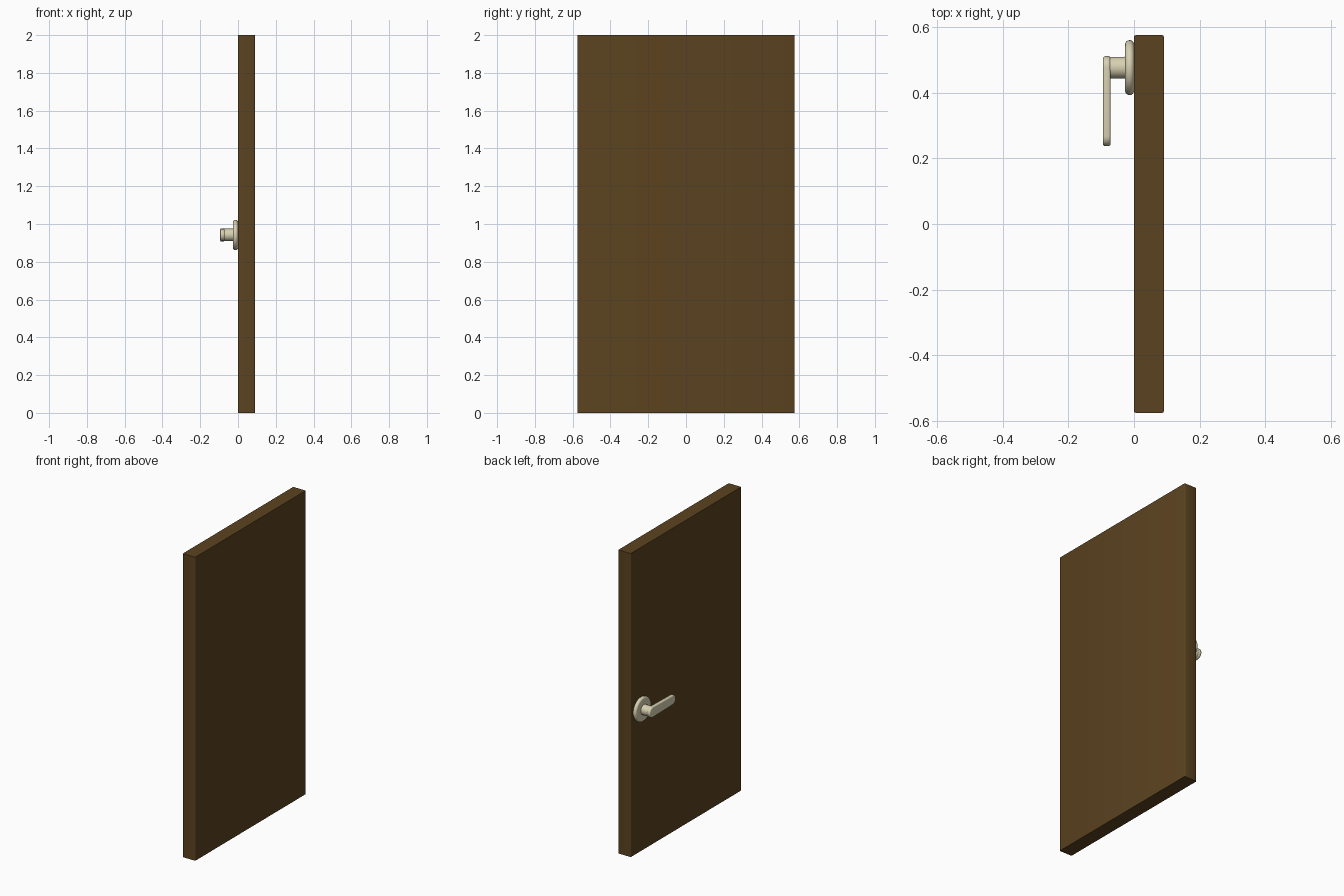
import bpy, bmesh, math

if "Cube" in bpy.data.objects:
    bpy.data.objects.remove(bpy.data.objects["Cube"])

def material(name, color):
    m = bpy.data.materials.new(name)
    m.diffuse_color = color
    m.use_nodes = True
    m.node_tree.nodes["Principled BSDF"].inputs["Base Color"].default_value = m.diffuse_color
    return m

wood = material("brown_wood", (0.105, 0.055, 0.014, 1))
metal = material("pale_brass", (0.68, 0.63, 0.44, 1))

def finish(bm, name, mat, angle=40):
    bmesh.ops.recalc_face_normals(bm, faces=bm.faces)
    me = bpy.data.meshes.new(name)
    bm.to_mesh(me)
    bm.free()
    ob = bpy.data.objects.new(name, me)
    bpy.context.collection.objects.link(ob)
    me.materials.append(mat)
    bpy.ops.object.select_all(action='DESELECT')
    ob.select_set(True)
    bpy.context.view_layer.objects.active = ob
    bpy.ops.object.shade_smooth_by_angle(angle=math.radians(angle))
    return ob

# Door slab with softened upright edges
bm = bmesh.new()
bmesh.ops.create_cube(bm, size=1)
for v in bm.verts:
    v.co = (v.co.x * 0.091 + 0.0455, v.co.y * 1.15, v.co.z * 2 + 1)
upright = [e for e in bm.edges if abs(e.verts[0].co.z - e.verts[1].co.z) > 1]
bmesh.ops.bevel(bm, geom=upright, offset=0.006, segments=3, profile=0.5, affect='EDGES')
finish(bm, "door_panel", wood)

HY, HZ = 0.476, 0.942  # handle axis

def lathe(name, profile, sy=1.0, n=40):
    """Revolve (x, radius) points about the handle axis, capping both ends."""
    bm = bmesh.new()
    rings = []
    for x, r in profile:
        rings.append([bm.verts.new((x, HY + sy * r * math.cos(2 * math.pi * i / n),
                                    HZ + r * math.sin(2 * math.pi * i / n)))
                      for i in range(n)])
    for a, b in zip(rings, rings[1:]):
        for i in range(n):
            j = (i + 1) % n
            bm.faces.new((a[i], a[j], b[j], b[i]))
    bm.faces.new(rings[0])
    bm.faces.new(rings[-1])
    return finish(bm, name, metal)

# Round backplate with a fully rounded rim
rim = [(-0.0135 + 0.0135 * math.cos(t), 0.068 + 0.0125 * math.sin(t))
       for t in [math.pi * k / 10 for k in range(11)]]
lathe("handle_backplate", rim, sy=1.04)

# Neck
lathe("handle_neck", [(-0.02, 0.034), (-0.03, 0.033), (-0.075, 0.033)])

# Lever: rounded, slightly tapered bar
bm = bmesh.new()
R0, R1, TIP = 0.035, 0.031, 0.268
outline = []
for cy, r, start in ((HY, R0, 0), (TIP, R1, math.pi)):
    for k in range(17):
        t = start + math.pi * k / 16
        outline.append(bm.verts.new((-0.0945, cy + r * math.sin(t), HZ + r * math.cos(t))))
face = bm.faces.new(outline)
ext = bmesh.ops.extrude_face_region(bm, geom=[face])
bmesh.ops.translate(bm, vec=(0.0235, 0, 0),
                    verts=[g for g in ext['geom'] if isinstance(g, bmesh.types.BMVert)])
rims = [e for e in bm.edges if abs(e.verts[0].co.x - e.verts[1].co.x) < 1e-4]
bmesh.ops.bevel(bm, geom=rims, offset=0.007, segments=3, profile=0.5, affect='EDGES')
finish(bm, "handle_lever", metal)
